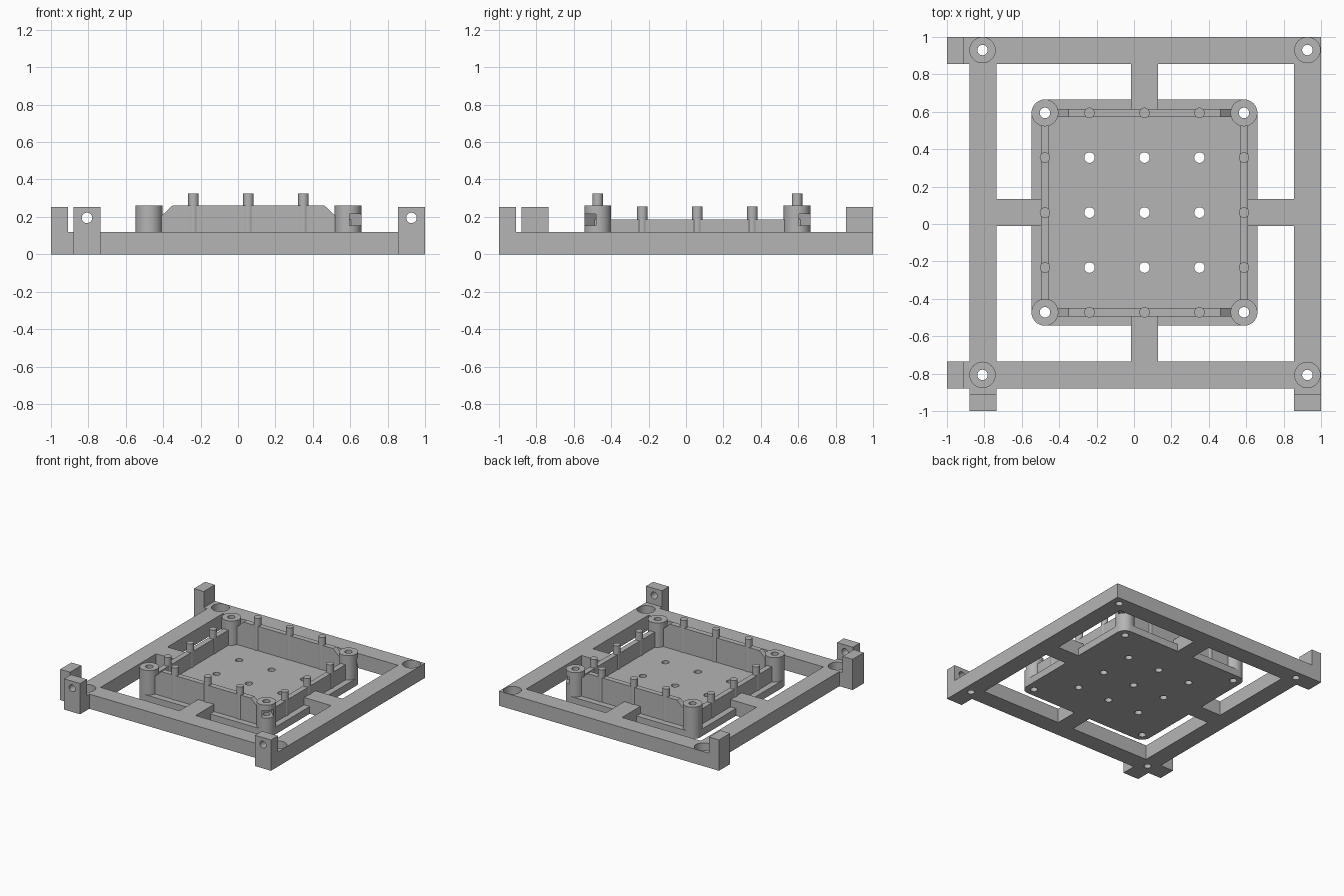
import bpy, bmesh, math
from mathutils import Matrix, Vector

if "Cube" in bpy.data.objects:
    bpy.data.objects.remove(bpy.data.objects["Cube"])

GREY = bpy.data.materials.new("plain_grey")
GREY.use_nodes = True
colour = (0.46, 0.46, 0.46, 1)
GREY.diffuse_color = colour
GREY.node_tree.nodes["Principled BSDF"].inputs["Base Color"].default_value = colour

BASE, FLOOR, HOLE = 0.12, 0.06, 0.028


def prism(name, points, z0, z1, matrix=None):
    """Extrude a flat outline from z0 to z1, then place it."""
    bm = bmesh.new()
    face = bm.faces.new([bm.verts.new((x, y, z0)) for x, y in points])
    out = bmesh.ops.extrude_face_region(bm, geom=[face])
    moved = [v for v in out["geom"] if isinstance(v, bmesh.types.BMVert)]
    bmesh.ops.translate(bm, vec=(0, 0, z1 - z0), verts=moved)
    if matrix:
        bm.transform(matrix)
    bmesh.ops.recalc_face_normals(bm, faces=bm.faces)
    mesh = bpy.data.meshes.new(name)
    bm.to_mesh(mesh)
    bm.free()
    mesh.materials.append(GREY)
    ob = bpy.data.objects.new(name, mesh)
    bpy.context.collection.objects.link(ob)
    return ob


def box(name, x0, x1, y0, y1, z0, z1, matrix=None):
    return prism(name, [(x0, y0), (x1, y0), (x1, y1), (x0, y1)], z0, z1, matrix)


def arc(cx, cy, r, start=0, sweep=360, n=32):
    count = n if sweep == 360 else n + 1
    angles = [math.radians(start + sweep * i / n) for i in range(count)]
    return [(cx + r * math.cos(a), cy + r * math.sin(a)) for a in angles]


def rod(name, x, y, r, z0, z1, matrix=None):
    return prism(name, arc(x, y, r), z0, z1, matrix)


def cut(ob, *cutters):
    for cutter in cutters:
        mod = ob.modifiers.new("cut", "BOOLEAN")
        mod.operation, mod.solver, mod.object = "DIFFERENCE", "EXACT", cutter
        bpy.context.view_layer.objects.active = ob
        bpy.ops.object.modifier_apply(modifier=mod.name)
        bpy.data.objects.remove(cutter)


def smooth(ob):
    bpy.ops.object.select_all(action="DESELECT")
    ob.select_set(True)
    bpy.context.view_layer.objects.active = ob
    bpy.ops.object.shade_smooth_by_angle(angle=math.radians(30))


# Outer frame with counterbored corner holes
LOW, HIGH, IN_LOW, IN_HIGH = -0.88, 1.0, -0.735, 0.855
frame = box("outer_frame", LOW, HIGH, LOW, HIGH, 0, BASE)
cut(frame, box("window", IN_LOW, IN_HIGH, IN_LOW, IN_HIGH, -1, 1))
for x in (-0.81, 0.927):
    for y in (-0.807, 0.93):
        cut(frame, rod("bore", x, y, HOLE, -1, 1),
            rod("counterbore", x, y, 0.068, 0.05, 1))
smooth(frame)

# Upright L-shaped tabs on the left and front edges, each with a cross hole
tab_outline = [(-1, 0), (LOW, 0), (LOW, BASE), (-0.91, BASE), (-0.91, 0.253), (-1, 0.253)]
along_x = Matrix(((1, 0, 0, 0), (0, 0, 1, 0), (0, 1, 0, 0), (0, 0, 0, 1)))
along_y = Matrix(((0, 0, 1, 0), (1, 0, 0, 0), (0, 1, 0, 0), (0, 0, 0, 1)))
hole_x = Matrix(((0, 0, 1, 0), (1, 0, 0, 0), (0, 1, 0, 0), (0, 0, 0, 1)))
hole_y = along_x
for side, place, drill in (("side", along_x, hole_x), ("front", along_y, hole_y)):
    for start, end in ((LOW, IN_LOW), (IN_HIGH, HIGH)):
        tab = prism(side + "_tab", tab_outline, start, end, place)
        cut(tab, rod("drill", (start + end) / 2, 0.195, HOLE, -1.2, -0.895, drill))
        smooth(tab)

# Tray floor with rounded corners
R = 0.072
X0, X1, Y0, Y1 = -0.476, 0.588, -0.472, 0.594
MX, MY, STEP = (X0 + X1) / 2, (Y0 + Y1) / 2, 0.294
corners = [(X0, Y0, 180), (X1, Y0, 270), (X1, Y1, 0), (X0, Y1, 90)]
outline = [p for x, y, a in corners for p in arc(x, y, R, a, 90, 8)]
tray = prism("tray_floor", outline, 0, FLOOR)
spread = (-STEP, 0, STEP)
for dx in spread:
    for dy in spread:
        cut(tray, rod("vent", MX + dx, MY + dy, HOLE, -1, 1))
for x, y, a in corners:
    cut(tray, rod("bore", x, y, HOLE, -1, 1))
smooth(tray)

# Corner posts with a bore and a diagonal nut slot facing outwards
for x, y, a in corners:
    post = rod("corner_post", x, y, R, FLOOR, 0.26)
    turn = Matrix.Translation((x, y, 0)) @ Matrix.Rotation(math.radians(a + 45), 4, "Z")
    cut(post, rod("bore", x, y, HOLE, -1, 1),
        box("nut_slot", -0.035, 0.2, -0.044, 0.044, 0.155, 0.215, turn))
    smooth(post)

# Tray walls: tall chamfered ones front and back, low ones at the sides
W, GAP = 0.022, 0.045
LOW_WALL, TALL_WALL = 0.185, 0.26
a, b = X0 + GAP, X1 - GAP
tall = [(a, FLOOR), (b, FLOOR), (b, LOW_WALL), (X1 - 0.125, TALL_WALL),
        (X0 + 0.125, TALL_WALL), (a, LOW_WALL)]
for name, y in (("front", Y0), ("back", Y1)):
    prism(name + "_wall", tall, y - W, y + W, along_x)
    for dx in spread:
        smooth(rod(name + "_peg", MX + dx, y, HOLE, FLOOR, 0.325))
for name, x in (("right", X0), ("left", X1)):
    box(name + "_wall", x - W, x + W, Y0 + GAP, Y1 - GAP, FLOOR, LOW_WALL)
    for dy in spread:
        smooth(rod(name + "_peg", x, MY + dy, HOLE, FLOOR, 0.255))

# Arms joining the tray to the frame, notched over the tray floor
H = 0.073


def arm(name, wall, rim, frame_edge, centre, place):
    profile = [(wall, FLOOR), (rim, FLOOR), (rim, 0), (frame_edge, 0),
               (frame_edge, BASE), (wall, BASE)]
    prism(name, profile, centre - H, centre + H, place)


arm("right_arm", X0 - W, X0 - R, IN_LOW, MY, along_x)
arm("left_arm", X1 + W, X1 + R, IN_HIGH, MY, along_x)
arm("front_arm", Y0 - W, Y0 - R, IN_LOW, MX, along_y)
arm("back_arm", Y1 + W, Y1 + R, IN_HIGH, MX, along_y)
